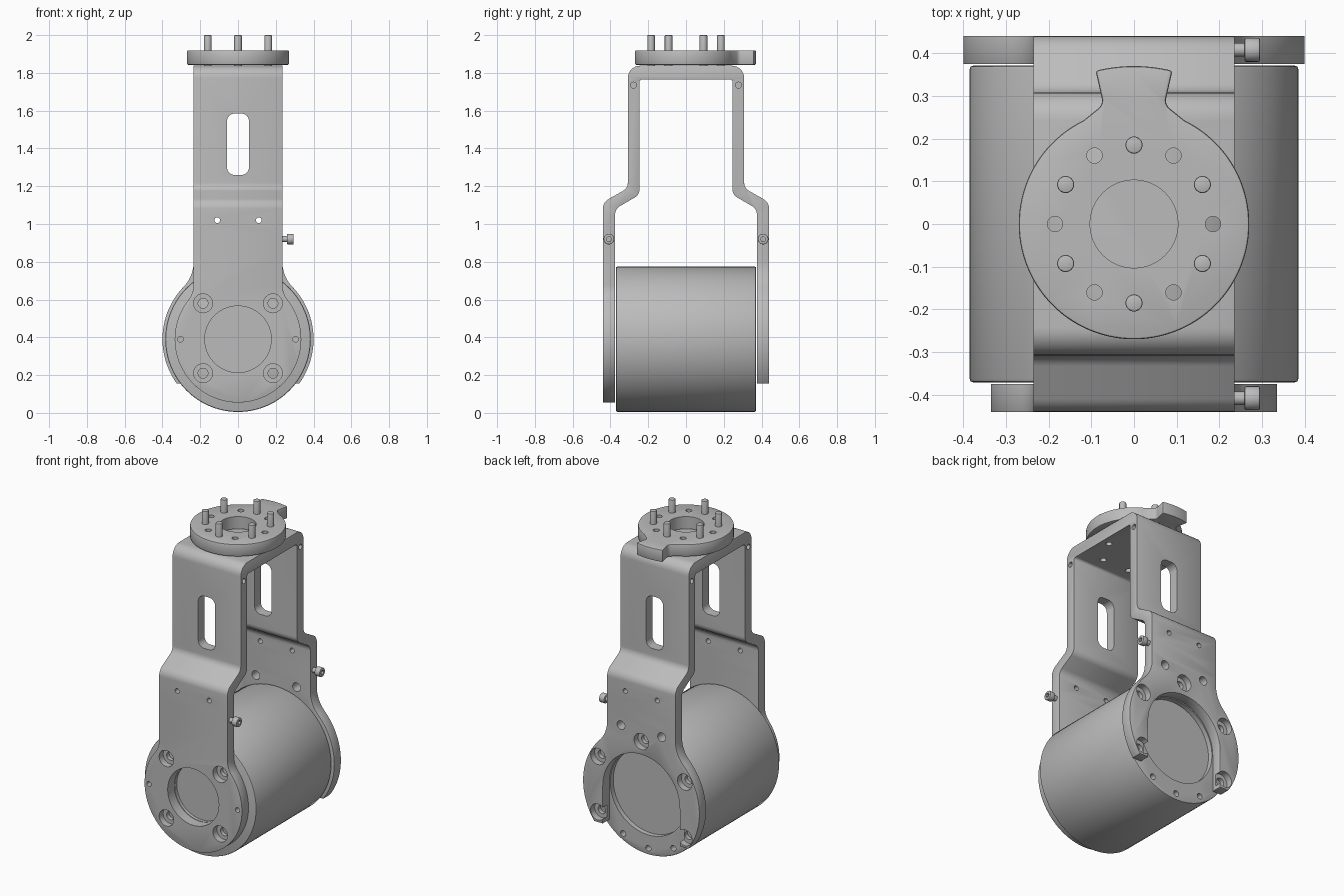
import bpy, bmesh
from math import sin, cos, pi, sqrt, atan2, asin, radians
from mathutils import Vector, Matrix

if "Cube" in bpy.data.objects:
    bpy.data.objects.remove(bpy.data.objects["Cube"], do_unlink=True)

GREY = (0.5, 0.5, 0.5, 1)
metal = bpy.data.materials.new("light grey metal")
metal.use_nodes = True
metal.diffuse_color = GREY
metal.node_tree.nodes["Principled BSDF"].inputs["Base Color"].default_value = GREY

AXIS_Z = 0.39      # height of the motor axis
W = 0.235          # half width of the bracket
Y_IN, Y_OUT = 0.375, 0.44
BOLT = 0.345       # motor bolt circle
TURN = {"x": Matrix.Rotation(pi / 2, 4, "Y"), "y": Matrix.Rotation(pi / 2, 4, "X"), "z": Matrix()}


def to_object(name, bm):
    bmesh.ops.recalc_face_normals(bm, faces=bm.faces)
    mesh = bpy.data.meshes.new(name)
    bm.to_mesh(mesh)
    bm.free()
    mesh.materials.append(metal)
    ob = bpy.data.objects.new(name, mesh)
    bpy.context.collection.objects.link(ob)
    return ob


def prism(name, pts, axis, lo, hi):
    """Extrude an outline along one axis."""
    place = {"x": lambda a, b: (lo, a, b), "y": lambda a, b: (a, lo, b), "z": lambda a, b: (a, b, lo)}[axis]
    bm = bmesh.new()
    face = bm.faces.new([bm.verts.new(place(*p)) for p in pts])
    top = bmesh.ops.extrude_face_region(bm, geom=[face])["geom"]
    move = Vector([(hi - lo) * (axis == k) for k in "xyz"])
    bmesh.ops.translate(bm, vec=move, verts=[v for v in top if isinstance(v, bmesh.types.BMVert)])
    return to_object(name, bm)


def rods(name, centres, r, length, axis, segs=32):
    """One mesh of equal cylinders."""
    bm = bmesh.new()
    for c in centres:
        bmesh.ops.create_cone(bm, cap_ends=True, segments=segs, radius1=r, radius2=r, depth=length,
                              matrix=Matrix.Translation(c) @ TURN[axis])
    return to_object(name, bm)


def apply(ob, mod):
    bpy.context.view_layer.objects.active = ob
    bpy.ops.object.modifier_apply(modifier=mod.name)


def boolean(ob, other, op="DIFFERENCE"):
    mod = ob.modifiers.new("bool", "BOOLEAN")
    mod.operation, mod.solver, mod.object = op, "EXACT", other
    apply(ob, mod)
    bpy.data.objects.remove(other, do_unlink=True)


def bevel(ob, width):
    mod = ob.modifiers.new("bevel", "BEVEL")
    mod.width, mod.segments, mod.limit_method, mod.angle_limit = width, 2, "ANGLE", radians(40)
    apply(ob, mod)


def smooth(ob):
    bpy.ops.object.select_all(action="DESELECT")
    ob.select_set(True)
    bpy.context.view_layer.objects.active = ob
    bpy.ops.object.shade_smooth_by_angle(angle=radians(35))


def arc(cx, cy, r, a0, a1, n=24):
    return [(cx + r * cos(a0 + (a1 - a0) * i / n), cy + r * sin(a0 + (a1 - a0) * i / n)) for i in range(n + 1)]


def fillet(corners, n=8):
    """Round the corners (x, y, radius) of an open or closed outline."""
    out = []
    for i, (x, y, r) in enumerate(corners):
        p = Vector((x, y))
        u = (Vector(corners[i - 1][:2]) - p).normalized()
        v = (Vector(corners[(i + 1) % len(corners)][:2]) - p).normalized()
        if r == 0:
            out.append((x, y))
            continue
        half = u.angle(v) / 2
        a, b = p + u * r / (sin(half) / cos(half)), p + v * r / (sin(half) / cos(half))
        c = p + (u + v).normalized() * r / sin(half)
        s, e = atan2(*(a - c).yx), atan2(*(b - c).yx)
        sweep = (e - s + pi) % (2 * pi) - pi
        out += arc(c.x, c.y, r, s, s + sweep, n)
    return out


def mirrored(half):
    """Close a half outline across its centre line."""
    return half + [(-x, y) for x, y in reversed(half) if abs(x) > 1e-5]


def neck(R, f, top, end):
    """Strap edge blending into a disc edge, running down to the angle end."""
    cz = sqrt((R + f) ** 2 - (W + f) ** 2)
    a = atan2(cz, W + f)
    side = [(W, top)] + arc(W + f, AXIS_Z + cz, f, pi, pi + a, 14)
    return side + arc(0, AXIS_Z, R, a, end, 40)[1:]


def ring(r, angles, y):
    return [(r * cos(radians(a)), y, AXIS_Z + r * sin(radians(a))) for a in angles]


# Bracket: bent strap
outer = [(Y_OUT, 0.86, 0), (Y_OUT, 1.115, 0.06), (0.308, 1.19, 0.05), (0.308, 1.838, 0.065)]
inner = [(0.246, 1.765, 0.015), (0.246, 1.155, 0.05), (Y_IN, 1.08, 0.05), (Y_IN, 0.86, 0)]
flip = lambda pts: [(-y, z, r) for y, z, r in reversed(pts)]
bracket = prism("bracket", fillet(outer + flip(outer) + flip(inner) + inner), "x", -W, W)

# Bracket: round front plate and open horseshoe back plate
front = prism("front_plate", mirrored(neck(0.335, 0.13, 0.95, -pi / 2)), "y", -Y_OUT, -Y_IN)
half_back = neck(0.40, 0.19, 0.95, asin(-0.235 / 0.40)) + [(0.265, AXIS_Z - 0.235)]
half_back += arc(0, AXIS_Z, 0.265, 0, pi / 2, 24)
back = prism("back_plate", mirrored(half_back), "y", Y_IN, Y_OUT)
boolean(bracket, front, "UNION")
boolean(bracket, back, "UNION")
bevel(bracket, 0.007)

# Bracket: windows, bores and holes
slot = fillet([(-0.058, 1.26, 0.04), (0.058, 1.26, 0.04), (0.058, 1.585, 0.04), (-0.058, 1.585, 0.04)])
boolean(bracket, prism("slot_cutter", slot, "y", -0.6, 0.6))
FRONT_BOLTS = [(x, -Y_OUT, z) for x in (-0.185, 0.185) for z in (0.21, 0.58)]
BACK_BOLTS = ring(BOLT, (-30, 30, 90, 150, 210), Y_OUT)
boolean(bracket, rods("bore_cutter", FRONT_BOLTS + BACK_BOLTS, 0.05, 0.08, "y"))
boolean(bracket, rods("bolt_cutter", FRONT_BOLTS + BACK_BOLTS, 0.026, 0.2, "y"))
boolean(bracket, rods("centre_cutter", [(0, -Y_OUT, AXIS_Z)], 0.176, 0.2, "y", 64))
pins = [(s * 0.11, 0, 1.02) for s in (-1, 1)]
boolean(bracket, rods("pin_cutter", pins, 0.015, 1.2, "y", 20))
boolean(bracket, rods("dowel_cutter", [(s * 0.305, -Y_OUT, AXIS_Z) for s in (-1, 1)], 0.015, 0.1, "y", 20))
boolean(bracket, rods("rear_cutter", [(s * 0.14, Y_OUT, 0.80) for s in (-1, 1)], 0.027, 0.2, "y", 24))
edge = [(sx * W, sy * 0.278, 1.735) for sx in (-1, 1) for sy in (-1, 1)]
boolean(bracket, rods("edge_cutter", edge, 0.016, 0.08, "x", 20))


# Top horn: disc with a flared tab
def around(r, start, z):
    return [(r * cos(radians(a)), r * sin(radians(a)), z) for a in range(start, start + 360, 60)]


edge_angle = radians(64)
half_horn = arc(0, 0, 0.27, -pi / 2, edge_angle, 48)
half_horn += fillet([(0.118, 0.243, 0), (0.072, 0.28, 0.025), (0.09, 0.359, 0)])[1:]
half_horn += arc(0, 0, 0.37, atan2(0.359, 0.09), pi / 2, 8)[1:]
horn = prism("top_horn", mirrored(half_horn), "z", 1.843, 1.919)
bevel(horn, 0.006)
boolean(horn, rods("horn_centre_cutter", [(0, 0, 1.88)], 0.103, 0.2, "z", 48))
for part in (bracket, horn):
    boolean(part, rods("horn_hole_cutter", around(0.185, 0, 1.84), 0.018, 0.3, "z", 20))

# Top pins
top_pins = rods("top_pins", around(0.185, 30, 1.885), 0.02, 0.23, "z", 24)
bevel(top_pins, 0.004)

# Motor: barrel with recessed faces and rear threaded holes
motor = rods("motor_barrel", [(0, 0, AXIS_Z)], 0.385, 0.742, "y", 96)
bevel(motor, 0.008)
boolean(motor, rods("rear_recess_cutter", [(0, 0.371, AXIS_Z)], 0.262, 0.06, "y", 64))
boolean(motor, rods("front_recess_cutter", [(0, -0.371, AXIS_Z)], 0.176, 0.04, "y", 64))
boolean(motor, rods("thread_cutter", ring(BOLT, (-120, -90, -60), 0.371), 0.018, 0.08, "y", 20))

# Clamp screws on one side of the bracket
SCREWS = [(0, s * 0.408, 0.92) for s in (-1, 1)]
at = lambda x: [(x, y, z) for _, y, z in SCREWS]
shanks = rods("clamp_screw_shanks", at(0.25), 0.016, 0.06, "x", 20)
heads = rods("clamp_screw_heads", at(0.277), 0.028, 0.036, "x", 28)
bevel(heads, 0.004)
boolean(heads, rods("hex_cutter", at(0.295), 0.014, 0.03, "x", 6))

for part in (bracket, horn, top_pins, motor, shanks, heads):
    smooth(part)
